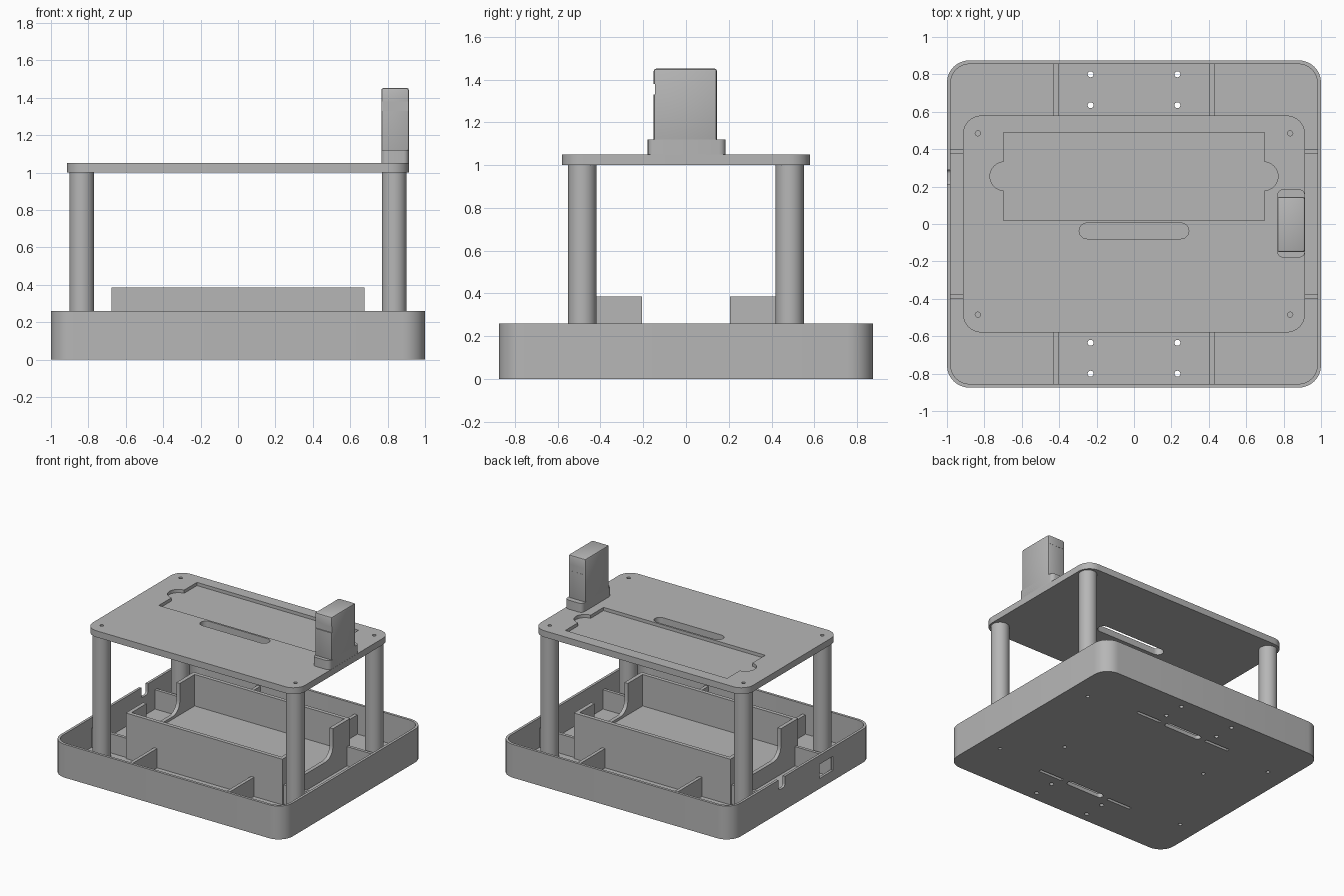
import bpy, bmesh, math

if "Cube" in bpy.data.objects:
    bpy.data.objects.remove(bpy.data.objects["Cube"], do_unlink=True)

GREY = (0.47, 0.47, 0.47, 1)
grey = bpy.data.materials.new("plain grey")
grey.use_nodes = True
grey.diffuse_color = GREY
grey.node_tree.nodes["Principled BSDF"].inputs["Base Color"].default_value = GREY


def rounded(cx, cy, hx, hy, r=0, steps=8):
    """Outline of a rounded rectangle; r equal to a half size gives a slot or circle."""
    pts = []
    for q, (sx, sy) in enumerate([(1, 1), (-1, 1), (-1, -1), (1, -1)]):
        for i in range(steps + 1 if r else 1):
            a = math.pi / 2 * (q + i / steps)
            p = (cx + sx * (hx - r) + r * math.cos(a), cy + sy * (hy - r) + r * math.sin(a))
            if not pts or min(math.dist(p, pts[-1]), math.dist(p, pts[0])) > 1e-5:
                pts.append(p)
    return pts


def prism(name, outline, low, high, axis="z"):
    """Extrude an outline along z, or a (y, z) outline along x."""
    bm = bmesh.new()
    place = (lambda u, v: (u, v, low)) if axis == "z" else (lambda u, v: (low, u, v))
    face = bm.faces.new([bm.verts.new(place(u, v)) for u, v in outline])
    side = bmesh.ops.extrude_face_region(bm, geom=[face])
    shift = (0, 0, high - low) if axis == "z" else (high - low, 0, 0)
    bmesh.ops.translate(bm, vec=shift, verts=[g for g in side["geom"] if isinstance(g, bmesh.types.BMVert)])
    bmesh.ops.recalc_face_normals(bm, faces=bm.faces[:])
    mesh = bpy.data.meshes.new(name)
    bm.to_mesh(mesh)
    bm.free()
    obj = bpy.data.objects.new(name, mesh)
    bpy.context.collection.objects.link(obj)
    mesh.materials.append(grey)
    return obj


def activate(obj):
    bpy.ops.object.select_all(action="DESELECT")
    obj.select_set(True)
    bpy.context.view_layer.objects.active = obj


def cut(obj, outline, low, high, axis="z"):
    cutter = prism("cutter", outline, low, high, axis)
    cutter.hide_render = True
    mod = obj.modifiers.new("cut", "BOOLEAN")
    mod.operation, mod.solver, mod.object = "DIFFERENCE", "EXACT", cutter
    activate(obj)
    bpy.ops.object.modifier_apply(modifier=mod.name)
    bpy.data.objects.remove(cutter, do_unlink=True)


def bevel(obj, width):
    mod = obj.modifiers.new("bevel", "BEVEL")
    mod.width, mod.segments, mod.limit_method = width, 2, "ANGLE"
    activate(obj)
    bpy.ops.object.modifier_apply(modifier=mod.name)


SIGNS = [(-1, -1), (-1, 1), (1, -1), (1, 1)]
FLOOR = 0.03
SUNK = 0.02
POST_X, POST_Y = 0.835, 0.485
parts = []

# Base tray, open on top
tray = prism("base_tray", rounded(0, 0, 1, 0.875, 0.12), 0, 0.26)
cut(tray, rounded(0, 0, 0.98, 0.855, 0.10), FLOOR, 0.4)
# Cable notch and port window in one side wall
cut(tray, rounded(0.25, 0.28, 0.04, 0.1, 0.02), -1.1, -0.95, "x")
cut(tray, rounded(-0.3, 0.135, 0.085, 0.055), -1.1, -0.95, "x")
# Floor slots and screw holes
for s in (-1, 1):
    cut(tray, rounded(0, s * 0.54, 0.16, 0.025, 0.025, 5), -0.1, 0.1)
    for t in (-1, 1):
        cut(tray, rounded(t * 0.315, s * 0.54, 0.105, 0.012), -0.1, 0.1)
        for y in (0.635, 0.8):
            cut(tray, rounded(t * 0.232, s * y, 0.016, 0.016, 0.016, 4), -0.1, 0.1)
        cut(tray, rounded(t * POST_X, s * POST_Y, 0.014, 0.014, 0.014, 4), -0.1, 0.019)
    cut(tray, rounded(s * 0.5, -s * 0.17, 0.014, 0.014, 0.014, 4), -0.1, 0.019)
parts.append(tray)

# Inner box with a rounded opening in each end
box = prism("inner_box", rounded(0, 0, 0.675, 0.418), SUNK, 0.385)
cut(box, rounded(0, 0, 0.645, 0.388), 0.14, 0.5)
cut(box, rounded(0, 0.36, 0.205, 0.2, 0.09), -0.8, 0.8, "x")
parts.append(box)

# Ribs tying the box to the tray walls
for sx, sy in SIGNS:
    parts.append(prism("long_side_rib", rounded(sx * 0.418, sy * 0.637, 0.013, 0.225), SUNK, 0.18))
    parts.append(prism("end_rib", rounded(sx * 0.825, sy * 0.39, 0.16, 0.012), SUNK, 0.18))

# Corner posts
for sx, sy in SIGNS:
    parts.append(prism("corner_post", rounded(sx * POST_X, sy * POST_Y, 0.066, 0.066, 0.066, 10), SUNK, 1.0))

# Top plate with shallow recess, finger tabs, slot and screw holes
plate = prism("top_plate", rounded(0, 0, 0.915, 0.58, 0.10), 1.0, 1.05)
cut(plate, rounded(0, 0.255, 0.697, 0.235), 1.025, 1.2)
for s in (-1, 1):
    cut(plate, rounded(s * 0.693, 0.255, 0.077, 0.077, 0.077), 1.025, 1.2)
cut(plate, rounded(0, -0.037, 0.293, 0.042, 0.042), 0.9, 1.2)
for sx, sy in SIGNS:
    cut(plate, rounded(sx * POST_X, sy * POST_Y, 0.014, 0.014, 0.014, 4), 1.005, 1.2)
parts.append(plate)

# Upright block on a wider foot, with a shallow groove on both narrow faces
parts.append(prism("block_foot", rounded(0.84, 0.003, 0.074, 0.182, 0.03, 4), 1.045, 1.12))
block = prism("upright_block", rounded(0.84, -0.003, 0.074, 0.148), 1.045, 1.452)
bevel(block, 0.012)
for s in (-1, 1):
    cut(block, rounded(0.84, s * 0.2, 0.1, 0.056), 1.33, 1.38)
parts.append(block)

for part in parts:
    activate(part)
    bpy.ops.object.shade_smooth_by_angle(angle=math.radians(30))
